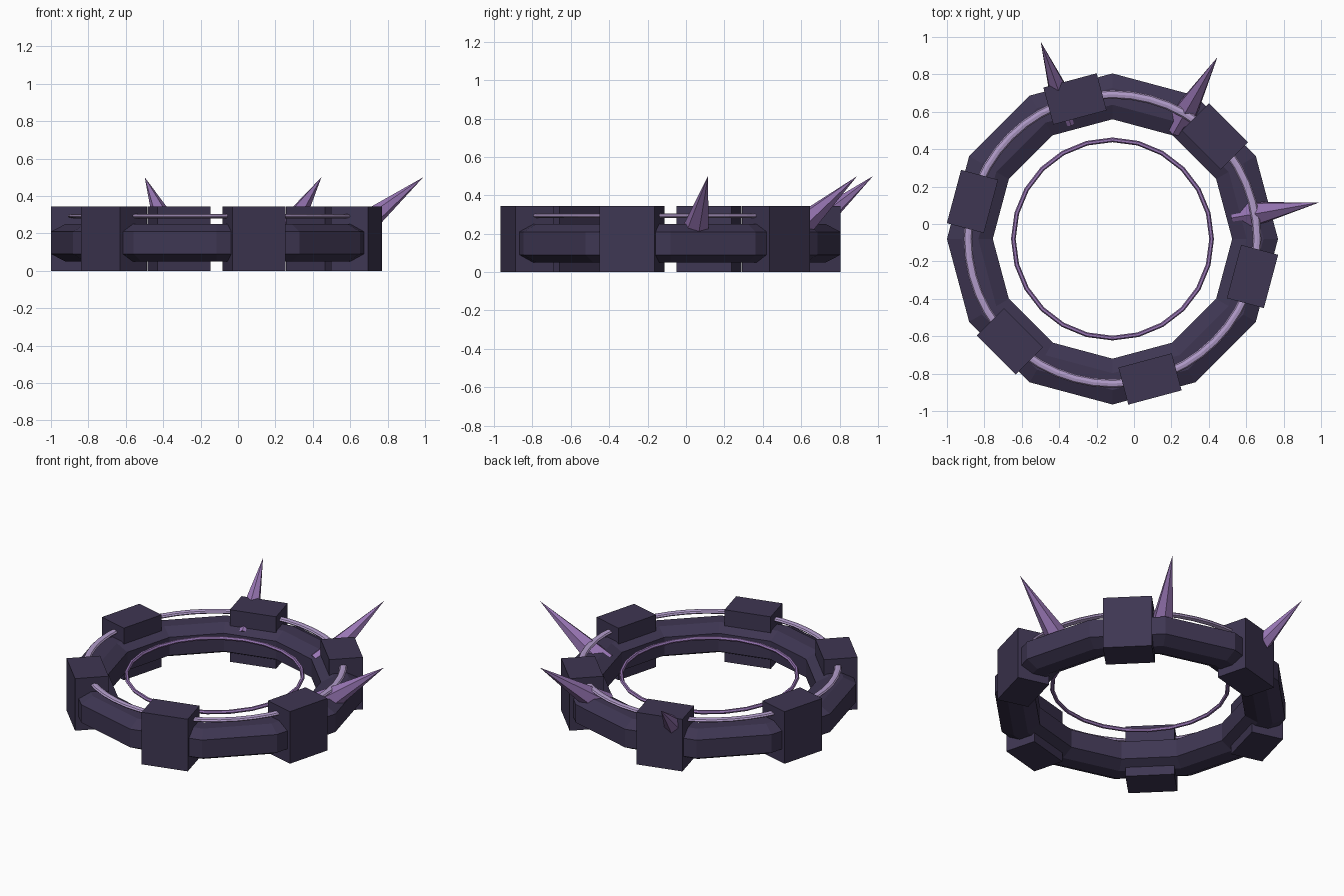
import bpy, bmesh, math
from mathutils import Vector, Matrix

if "Cube" in bpy.data.objects:
    bpy.data.objects.remove(bpy.data.objects["Cube"])

CX, CY = -0.115, -0.08          # common axis of all rings


def material(name, rgb):
    m = bpy.data.materials.new(name)
    lin = [((c / 255 + 0.055) / 1.055) ** 2.4 for c in rgb]
    m.diffuse_color = (*lin, 1)
    m.use_nodes = True
    m.node_tree.nodes["Principled BSDF"].inputs["Base Color"].default_value = m.diffuse_color
    return m


DARK = material("dark violet", (62, 54, 82))
PURPLE = material("purple", (152, 118, 180))
LILAC = material("pale lilac", (178, 156, 202))


def finish(name, bm, mat):
    bmesh.ops.recalc_face_normals(bm, faces=bm.faces)
    me = bpy.data.meshes.new(name)
    bm.to_mesh(me)
    bm.free()
    me.materials.append(mat)
    ob = bpy.data.objects.new(name, me)
    bpy.context.collection.objects.link(ob)
    return ob


def polar(r, deg, z):
    a = math.radians(deg)
    return Vector((CX + r * math.cos(a), CY + r * math.sin(a), z))


def ring(name, profile, sides, mat):
    """Sweep a closed (radius, height) profile around the axis."""
    bm = bmesh.new()
    loops = [[bm.verts.new(polar(r, 360 * i / sides, z)) for r, z in profile]
             for i in range(sides)]
    n = len(profile)
    for i in range(sides):
        a, b = loops[i], loops[(i + 1) % sides]
        for j in range(n):
            k = (j + 1) % n
            bm.faces.new((a[j], a[k], b[k], b[j]))
    return finish(name, bm, mat)


def oval(r, z, hr, hz, n):
    return [(r + hr * math.cos(math.tau * k / n), z + hz * math.sin(math.tau * k / n))
            for k in range(n)]


# main twelve-sided band with chamfered section
R, Z = 0.7625, 0.15
section = [(0.1225, -0.06), (0.1225, 0.06), (0.045, 0.1), (-0.045, 0.1),
           (-0.1225, 0.06), (-0.1225, -0.06), (-0.045, -0.1), (0.045, -0.1)]
ring("main_band", [(R + r, Z + z) for r, z in section], 12, DARK)

# glowing rail above the band, and thin hoop inside it
ring("upper_rail", oval(0.773, 0.293, 0.023, 0.012, 8), 48, LILAC)
ring("inner_hoop", oval(0.53, 0.23, 0.0125, 0.0125, 6), 24, PURPLE)

# six clamp blocks
for i in range(6):
    deg = 45 + 60 * i
    bm = bmesh.new()
    bmesh.ops.create_cube(bm, size=1)
    bm.transform(Matrix.Translation(polar(0.775, deg, 0.1725))
                 @ Matrix.Rotation(math.radians(deg), 4, 'Z')
                 @ Matrix.Diagonal((0.205, 0.295, 0.345, 1)))
    finish(f"clamp_block_{i + 1}", bm, DARK)

# three spikes leaning outward and up
LENGTH, TILT = 0.54, math.radians(38)
for i, deg in enumerate((10, 60, 110)):
    tip = polar(1.122, deg, 0.5)
    base = polar(1.122 - LENGTH * math.cos(TILT), deg, 0.5 - LENGTH * math.sin(TILT))
    axis = tip - base
    bm = bmesh.new()
    bmesh.ops.create_cone(bm, cap_ends=True, segments=6, radius1=0.085,
                          radius2=0, depth=LENGTH)
    bmesh.ops.remove_doubles(bm, verts=bm.verts, dist=1e-5)
    bm.transform(Matrix.Translation((tip + base) / 2)
                 @ axis.to_track_quat('Z', 'Y').to_matrix().to_4x4())
    finish(f"spike_{i + 1}", bm, PURPLE)
